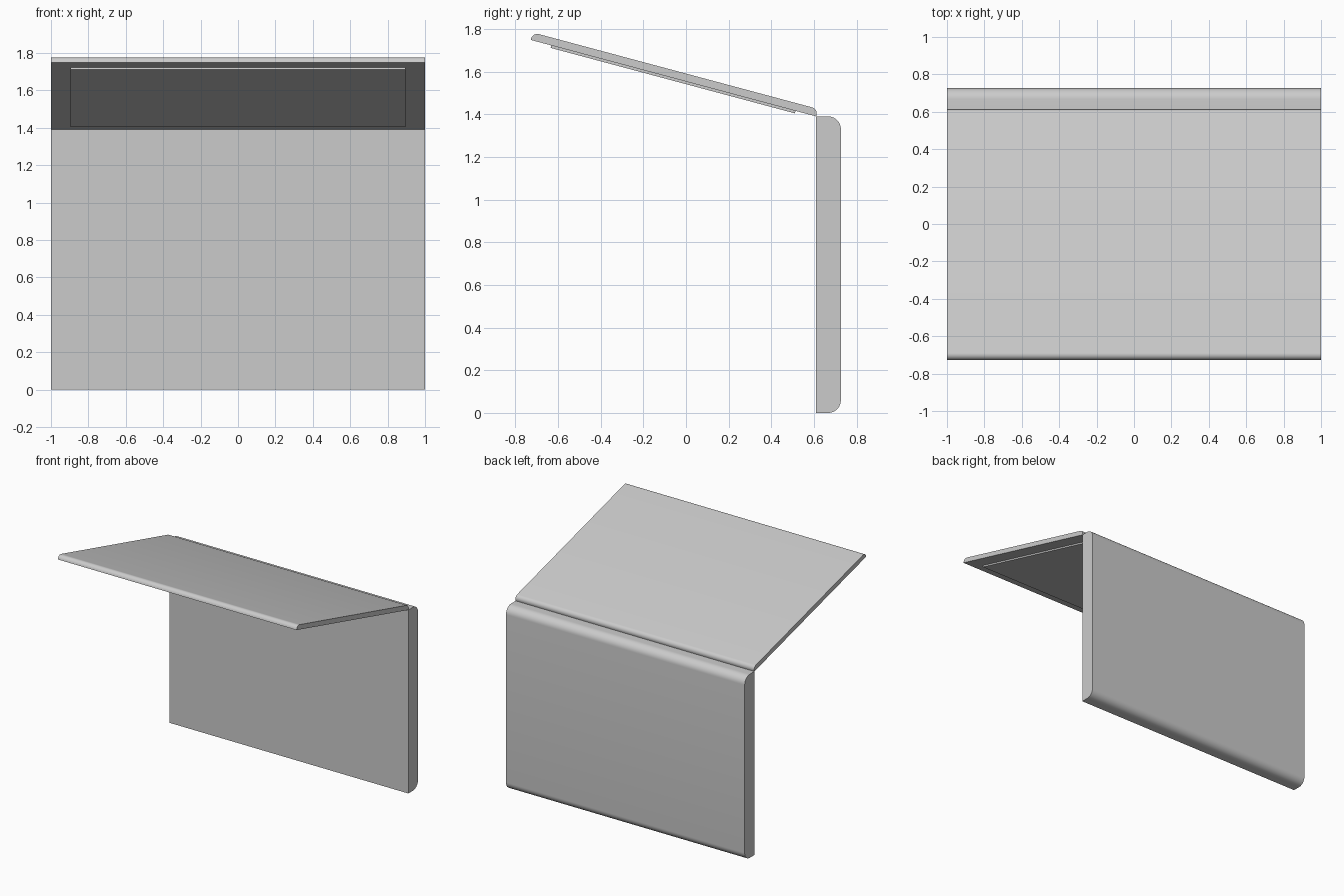
import bpy, bmesh, math
from mathutils import Vector

if "Cube" in bpy.data.objects:
    bpy.data.objects.remove(bpy.data.objects["Cube"])

TILT = math.radians(15)
LENGTH = 1.39          # both slabs have the same length
HINGE = Vector((0, 0.61, LENGTH))


def slab(name, origin, along, out, start, end, thick, radius, half_width):
    """Extrude along x a strip whose two outer corners are rounded."""
    pts = [(start, 0), (end, 0)]
    if radius:
        steps = 10
        for cu, a0 in ((end - radius, 0), (start + radius, 90)):
            for i in range(steps + 1):
                a = math.radians(a0 + 90 * i / steps)
                pts.append((cu + radius * math.cos(a),
                            thick - radius + radius * math.sin(a)))
    else:
        pts += [(end, thick), (start, thick)]
    bm = bmesh.new()
    ring = [bm.verts.new(origin + along * u + out * v - Vector((half_width, 0, 0)))
            for u, v in pts]
    face = bm.faces.new(ring)
    ext = bmesh.ops.extrude_face_region(bm, geom=[face])
    moved = [g for g in ext["geom"] if isinstance(g, bmesh.types.BMVert)]
    bmesh.ops.translate(bm, verts=moved, vec=(2 * half_width, 0, 0))
    bmesh.ops.recalc_face_normals(bm, faces=bm.faces)
    mesh = bpy.data.meshes.new(name)
    bm.to_mesh(mesh)
    bm.free()
    obj = bpy.data.objects.new(name, mesh)
    bpy.context.collection.objects.link(obj)
    bpy.ops.object.select_all(action='DESELECT')
    obj.select_set(True)
    bpy.context.view_layer.objects.active = obj
    bpy.ops.object.shade_smooth_by_angle(angle=math.radians(30))
    return obj


# Upright body, rounded on its back edges
slab("body", Vector((0, 0.61, 0)), Vector((0, 0, 1)), Vector((0, 1, 0)),
     0, LENGTH, 0.116, 0.06, 1.0)

# Thin tilted lid, rounded on its upper edges
lid_along = Vector((0, -math.cos(TILT), math.sin(TILT)))
lid_out = Vector((0, math.sin(TILT), math.cos(TILT)))
slab("lid", HINGE, lid_along, lid_out, 0, LENGTH - 0.005, 0.036, 0.03, 1.0)

# Screen panel standing slightly proud of the lid's underside
slab("screen", HINGE - lid_out * 0.012, lid_along, lid_out,
     0.1, LENGTH - 0.105, 0.02, 0, 0.895)
